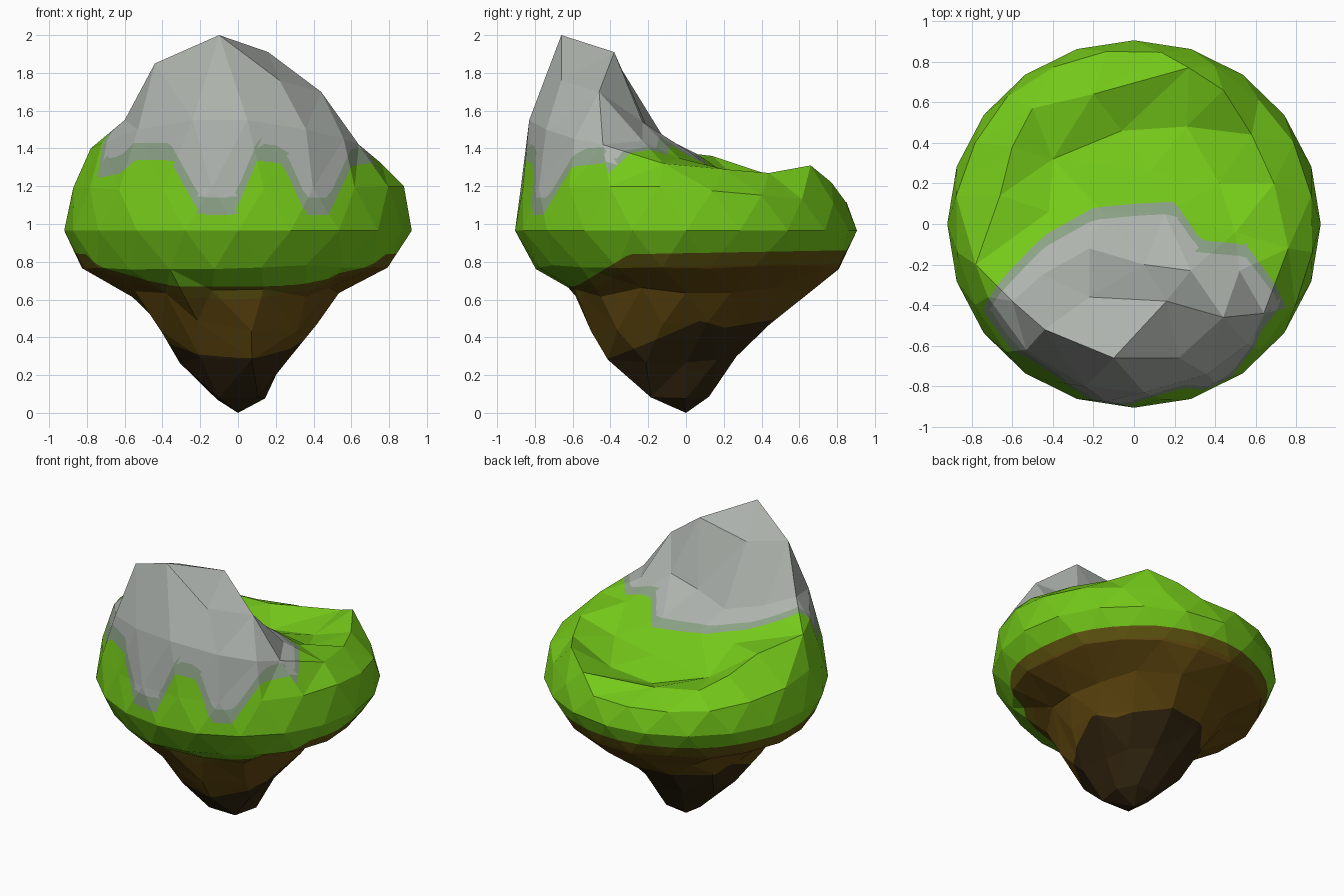
import bpy
import bmesh
import random
from math import cos, sin, tau
from mathutils import Vector
from mathutils.geometry import delaunay_2d_cdt

random.seed(4)
if "Cube" in bpy.data.objects:
    bpy.data.objects.remove(bpy.data.objects["Cube"], do_unlink=True)


def material(name, color):
    mat = bpy.data.materials.new(name)
    mat.use_nodes = True
    mat.diffuse_color = (*color, 1)
    mat.node_tree.nodes["Principled BSDF"].inputs["Base Color"].default_value = (*color, 1)
    return mat


PALETTE = [
    material("grass green", (.175, .58, .01)),
    material("mossy rock", (.26, .36, .24)),
    material("grey rock", (.42, .45, .42)),
    material("grassy soil", (.115, .09, .005)),
    material("brown soil", (.125, .068, .005)),
    material("dark earth", (.031, .018, .005)),
]
GRASS, MOSS, ROCK, TURF, SOIL, EARTH = range(len(PALETTE))


def interp(t, stops):
    """Piecewise linear value through (position, value) stops."""
    if t <= stops[0][0]:
        return stops[0][1]
    for (a, u), (b, v) in zip(stops, stops[1:]):
        if t <= b:
            return u + (v - u) * (t - a) / (b - a)
    return stops[-1][1]


def ring(z, count, radii, turn=0, jitter=0):
    """Ring of points with its own radius towards +x, +y, -x and -y."""
    points = []
    for i in range(count):
        a = tau * (i + turn) / count
        c, s = cos(a), sin(a)
        rx = radii[0] if c > 0 else radii[2]
        ry = radii[1] if s > 0 else radii[3]
        r = rx * c * c + ry * s * s + random.uniform(-jitter, jitter)
        points.append(Vector((r * c, r * s, z + random.uniform(-jitter, jitter))))
    return points


def unrolled(p):
    """Plan position, with the steep outer wall spread outwards."""
    spread = 2 * max(0, 1.3 - p.z) if p.z > .9 else 0
    return p.to_2d() * (1 + spread)


def cut_along(bm, field):
    """Cut the faces where the field changes sign."""
    value = {v: field(v.co) for v in bm.verts}
    fresh = []
    for edge in list(bm.edges):
        a, b = (value[v] for v in edge.verts)
        if a * b < 0:
            fresh.append(bmesh.utils.edge_split(edge, edge.verts[0], a / (a - b))[1])
    bmesh.ops.connect_verts(bm, verts=fresh)
    bmesh.ops.triangulate(bm, faces=bm.faces[:])


def skin(name, points, rules, base, flip=False):
    """Faceted surface through the points, painted by (field, material) rules."""
    _, _, tris, origin, _, _ = delaunay_2d_cdt([unrolled(p) for p in points], [], [], 0, 1e-6)
    bm = bmesh.new()
    verts = [bm.verts.new(points[o[0]]) for o in origin]
    for tri in tris:
        bm.faces.new([verts[i] for i in tri])
    if flip:
        bmesh.ops.reverse_faces(bm, faces=bm.faces[:])
    bmesh.ops.subdivide_edges(bm, edges=bm.edges[:], cuts=4, use_grid_fill=True)
    bmesh.ops.triangulate(bm, faces=bm.faces[:])
    for field, _ in rules:
        cut_along(bm, field)
    for face in bm.faces:
        face.material_index = base
        center = face.calc_center_median()
        for field, index in rules:
            if field(center) > 0:
                face.material_index = index
    mesh = bpy.data.meshes.new(name)
    bm.to_mesh(mesh)
    bm.free()
    for mat in PALETTE:
        mesh.materials.append(mat)
    obj = bpy.data.objects.new(name, mesh)
    bpy.context.collection.objects.link(obj)


# Rock border: a zigzag foot at the front and a curved edge behind
FOOT = [(-.72, 1.34), (-.62, 1.36), (-.55, 1.43), (-.36, 1.43), (-.2, 1.14), (-.02, 1.14),
        (.1, 1.43), (.24, 1.41), (.36, 1.14), (.48, 1.14), (.6, 1.4), (.75, 1.42)]
BACK = [(-.76, -.5), (-.66, -.34), (-.45, -.12), (-.2, .02), (0, .04), (.2, .05),
        (.33, -.14), (.55, -.16), (.7, -.36), (.78, -.55)]


def rock_margin(p):
    behind = interp(p.x, BACK) - p.y
    if p.y > -.42:
        return behind
    return min(behind, .65 * (p.z - interp(p.x, FOOT)))


# Soil borders on the underside
def soil_margin(p):
    return p.z - interp(p.y, [(-.58, .6), (-.3, .77), (.8, .79)])


def earth_margin(p):
    return interp(p.y, [(-.4, .29), (-.2, .37), (.08, .49), (.2, .45), (.5, .5)]) - p.z


# Shared widest edge and the shoulder above it, which sinks towards the back
equator = ring(.965, 20, (.92, .905, .92, .905))
shoulder = ring(1.19, 20, (.885, .865, .885, .88), .5, .01)
for point in shoulder:
    point.z -= .09 * max(0, point.y)

# Lip around the hollow meadow
lip = [(-.78, -.2, 1.4), (-.66, .14, 1.36), (-.6, .38, 1.28), (-.5, .57, 1.22),
       (-.2, .64, 1.19), (.27, .77, 1.22), (.44, .66, 1.31), (.58, .44, 1.27),
       (.69, .2, 1.29), (.76, -.12, 1.32)]
meadow = [(-.4, .32, 1.19), (-.06, .46, 1.11), (.26, .48, 1.15), (.42, .2, 1.22),
          (.08, .26, 1.2), (-.42, .06, 1.34), (-.15, .06, 1.37), (.15, .05, 1.36),
          (.5, -.04, 1.35)]

# Mountain: summits, shoulders and lower slopes
mountain = [(-.1, -.66, 2), (.16, -.38, 1.91), (-.44, -.52, 1.85), (-.22, -.36, 1.85),
            (.22, -.66, 1.76), (.44, -.46, 1.7), (-.6, -.38, 1.55), (.28, -.23, 1.54),
            (-.45, -.25, 1.5), (-.22, -.12, 1.46), (.05, -.2, 1.5), (.64, -.44, 1.42),
            (.52, -.23, 1.44), (.05, -.83, 1.55), (-.24, -.8, 1.55), (-.53, -.62, 1.5),
            (.36, -.74, 1.5), (.56, -.59, 1.45), (-.72, -.36, 1.43)]

top_points = equator + shoulder + [Vector(p) for p in lip + meadow + mountain]
skin("island_top", top_points, [
    (lambda p: rock_margin(p) + .06, MOSS),
    (rock_margin, ROCK),
], GRASS)

# Tapering underside
under_points = equator + [Vector((0, 0, 0))]
for z, count, radii, turn, jitter in [
    (.77, 20, (.79, .82, .83, .8), .5, .012),
    (.64, 14, (.55, .66, .58, .59), 0, .03),
    (.46, 11, (.4, .43, .44, .5), .5, .03),
    (.28, 9, (.25, .26, .3, .41), 0, .02),
    (.08, 6, (.14, .13, .12, .23), 0, .01),
]:
    under_points += ring(z, count, radii, turn, jitter)

skin("island_underside", under_points, [
    (earth_margin, EARTH),
    (soil_margin, TURF),
    (lambda p: soil_margin(p) - .07, GRASS),
], SOIL, flip=True)
